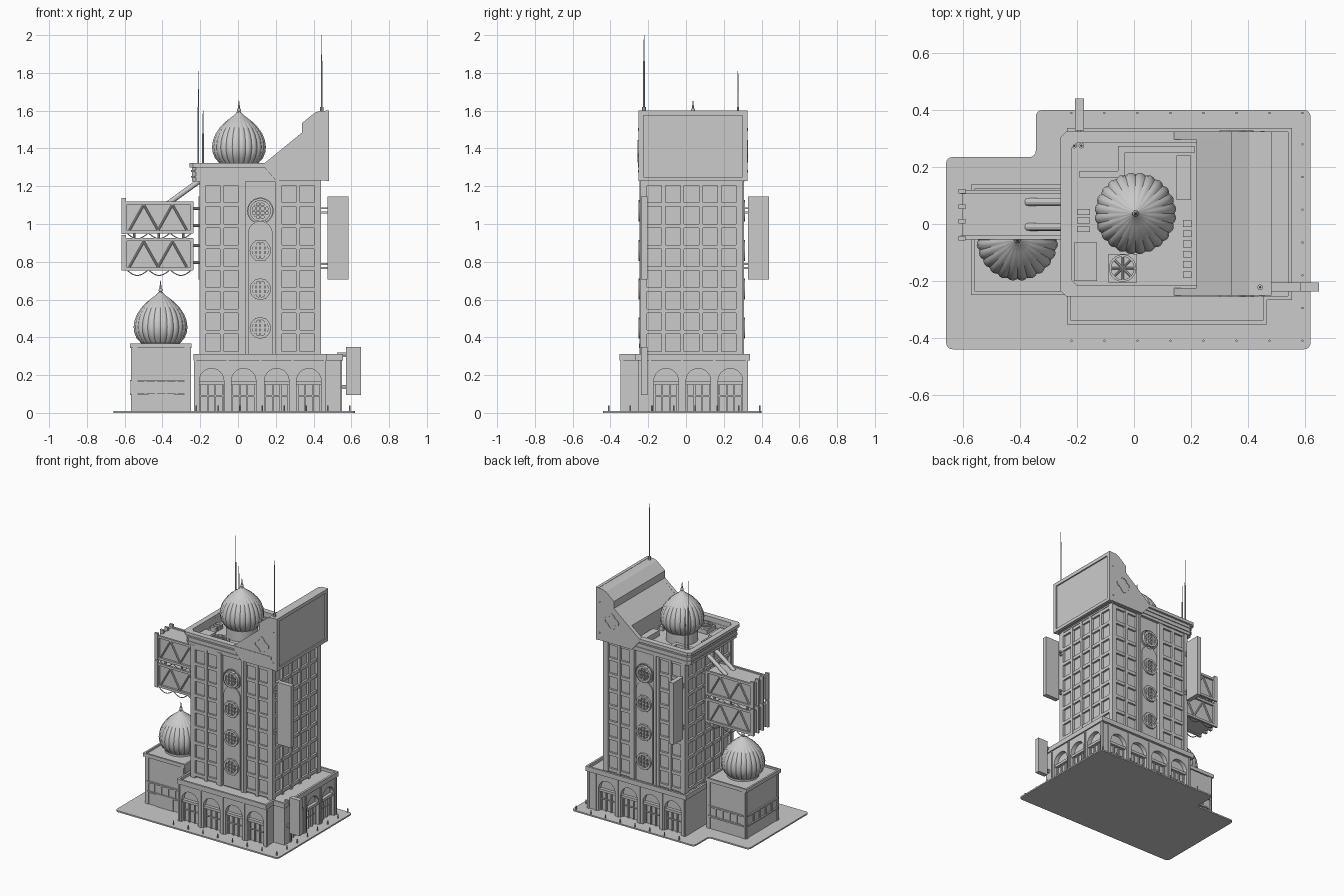
import bpy, bmesh
from math import sin, cos, pi, radians
from mathutils import Matrix, Vector

if "Cube" in bpy.data.objects:
    bpy.data.objects.remove(bpy.data.objects["Cube"])

# Wall frames: (u along wall, v up, n outward) -> world
TOP = Matrix.Identity(4)
FRONT = Matrix(((1, 0, 0, 0), (0, 0, -1, 0), (0, 1, 0, 0), (0, 0, 0, 1)))
BACK = Matrix(((1, 0, 0, 0), (0, 0, 1, 0), (0, 1, 0, 0), (0, 0, 0, 1)))
RIGHT = Matrix(((0, 0, 1, 0), (1, 0, 0, 0), (0, 1, 0, 0), (0, 0, 0, 1)))
LEFT = Matrix(((0, 0, -1, 0), (1, 0, 0, 0), (0, 1, 0, 0), (0, 0, 0, 1)))

def prism(bm, pts, d0, d1, M=TOP):
    a = [bm.verts.new(M @ Vector((u, v, d0))) for u, v in pts]
    b = [bm.verts.new(M @ Vector((u, v, d1))) for u, v in pts]
    n = len(pts)
    for i in range(n):
        bm.faces.new((a[i], a[(i + 1) % n], b[(i + 1) % n], b[i]))
    bm.faces.new(a[::-1])
    return bm.faces.new(b)

def rect(u0, u1, v0, v1):
    return [(u0, v0), (u1, v0), (u1, v1), (u0, v1)]

def box(bm, u0, u1, v0, v1, d0, d1, M=TOP):
    return prism(bm, rect(u0, u1, v0, v1), d0, d1, M)

def tray(bm, pts, z0, z1, rim, depth):
    # slab with a raised parapet around a sunken floor
    f = prism(bm, pts, z0, z1)
    f.normal_update()
    if f.normal.z < 0:
        f.normal_flip()
    bmesh.ops.recalc_face_normals(bm, faces=bm.faces)
    bmesh.ops.inset_region(bm, faces=[f], thickness=rim)
    r = bmesh.ops.extrude_face_region(bm, geom=[f])
    bmesh.ops.delete(bm, geom=[f], context='FACES_ONLY')
    bmesh.ops.translate(bm, vec=(0, 0, -depth), verts=[v for v in r['geom'] if isinstance(v, bmesh.types.BMVert)])

def ring(bm, u, v, r0, r1, d0, d1, M, wob=0, seg=32):
    rows = []
    for i in range(seg):
        a = 2 * pi * i / seg
        k = 1 + wob * cos(4 * a)
        rows.append([bm.verts.new(M @ Vector((u + r * k * cos(a), v + r * k * sin(a), d)))
                     for r, d in ((r0, d0), (r0, d1), (r1, d1), (r1, d0))])
    for i in range(seg):
        p, q = rows[i], rows[(i + 1) % seg]
        for j in range(4):
            bm.faces.new((p[j], p[(j + 1) % 4], q[(j + 1) % 4], q[j]))

def tube(bm, p, q, r, r2=None, seg=8):
    p, q = Vector(p), Vector(q)
    M = Matrix.Translation((p + q) / 2) @ (q - p).to_track_quat('Z', 'Y').to_matrix().to_4x4()
    bmesh.ops.create_cone(bm, cap_ends=True, segments=seg, radius1=r, radius2=r if r2 is None else r2, depth=(q - p).length, matrix=M)

def finish(name, bm, smooth=False):
    bmesh.ops.recalc_face_normals(bm, faces=bm.faces)
    me = bpy.data.meshes.new(name)
    bm.to_mesh(me)
    bm.free()
    ob = bpy.data.objects.new(name, me)
    bpy.context.collection.objects.link(ob)
    bpy.ops.object.select_all(action='DESELECT')
    ob.select_set(True)
    bpy.context.view_layer.objects.active = ob
    if smooth:
        bpy.ops.object.shade_smooth_by_angle(angle=radians(35))
    return ob

# Pavement plate with rounded corners, and bollards
bm = bmesh.new()
prism(bm, [(-.66, -.44), (.62, -.44), (.62, .4), (-.345, .4), (-.345, .235), (-.66, .235)], 0, .01)
bmesh.ops.bevel(bm, geom=[e for e in bm.edges if abs(e.verts[0].co.z - e.verts[1].co.z) > .005],
                offset=.022, segments=4, profile=.5, affect='EDGES')
finish("pavement", bm)
bm = bmesh.new()
spots = [(-.22 + .116 * i, y) for i in range(8) for y in (-.41, .39)] + [(.592, -.295 + .115 * i) for i in range(6)]
for x, y in spots:
    tube(bm, (x, y, .01), (x, y, .038), .004)
finish("bollards", bm)

# Podium with recessed arches
bm = bmesh.new()
prism(bm, [(-.22, -.34), (.46, -.34), (.46, -.255), (.545, -.255), (.545, .32), (-.22, .32)], .008, .285)
podium = finish("podium", bm)
bays = [(FRONT, .34, (-.14, .03, .205, .375)), (BACK, .32, (-.12, .05, .225, .4)), (RIGHT, .545, (-.105, .065, .235))]
cut, trim = bmesh.new(), bmesh.new()
for M, n, centres in bays:
    for c in centres:
        arch = [(c - .065, .005), (c + .065, .005)] + [(c + .065 * cos(pi * i / 12), .17 + .065 * sin(pi * i / 12)) for i in range(13)]
        prism(cut, arch, n - .03, n + .02, M)
        box(trim, c - .066, c + .066, .148, .166, n - .035, n - .008, M)
        box(trim, c - .066, c + .066, .088, .094, n - .035, n - .022, M)
        for u in (-.06, -.02, .02, .06):
            box(trim, c + u - .004, c + u + .004, .008, .15, n - .035, n - .02, M)
    for c in list(centres) + [centres[-1] + .172]:
        box(trim, c - .092, c - .08, .008, .28, n - .01, n + .006, M)
cutter = finish("arch_cutter", cut)
cutter.hide_render = True
finish("shopfront_frames", trim)
mod = podium.modifiers.new("arches", 'BOOLEAN')
mod.operation, mod.solver, mod.object = 'DIFFERENCE', 'EXACT', cutter
bpy.ops.object.select_all(action='DESELECT')
bpy.context.view_layer.objects.active = podium
podium.select_set(True)
bpy.ops.object.modifier_apply(modifier=mod.name)
bpy.data.objects.remove(cutter)
bm = bmesh.new()
tray(bm, [(-.235, -.353), (.468, -.353), (.468, -.267), (.555, -.267), (.555, .338), (-.235, .338)], .278, .312, .02, .02)
finish("podium_parapet", bm)

# Tower core (glass plane) and window lattice
bm = bmesh.new()
box(bm, -.187, .422, -.225, .285, .28, 1.24)
finish("tower_core", bm)
bm = bmesh.new()
def lattice(M, u0, u1, cols, n):
    for i in range(cols + 1):
        u = u0 + (u1 - u0) * i / cols
        box(bm, u - .01, u + .01, .29, 1.235, n - .022, n, M)
    for j in range(9):
        z = .315 + .1125 * j
        box(bm, u0, u1, z - .011, z + .011, n - .022, n - .003, M)
for M, n in ((FRONT, .241), (BACK, .302)):
    lattice(M, -.18, .01, 2, n)
    lattice(M, .222, .412, 2, n)
for M, n in ((RIGHT, .439), (LEFT, .204)):
    lattice(M, -.217, .276, 5, n)
for x0, x1 in ((-.205, -.175), (.41, .44)):
    for y0, y1 in ((-.242, -.217), (.278, .303)):
        box(bm, x0, x1, y0, y1, .29, 1.235)
finish("window_lattice", bm)

# Central bays with arched panel and round windows
bm = bmesh.new()
for M, n in ((FRONT, .24), (BACK, .301)):
    for u in (.02, .196):
        box(bm, u, u + .02, .29, 1.235, n - .025, n + .006, M)
    box(bm, .048, .188, .29, 1.235, n - .025, n - .01, M)
    prism(bm, [(.053, .3), (.183, .3)] + [(.118 + .065 * cos(pi * i / 12), .95 + .065 * sin(pi * i / 12)) for i in range(13)], n - .02, n - .002, M)
    for z in (.45, .655, .86, 1.07):
        ring(bm, .118, z, .042, .056, n - .02, n + .012, M)
        for k in (-.024, 0, .024):
            box(bm, .118 + k - .005, .118 + k + .005, z - .052, z + .052, n - .02, n + .009, M)
            box(bm, .118 - .046, .118 + .046, z + k - .004, z + k + .004, n - .02, n + .005, M)
    ring(bm, .118, 1.07, .064, .07, n - .02, n, M)
finish("round_window_bays", bm)

# Roof cornice with sunken deck
def octo(x0, x1, y0, y1, c):
    return [(x0 + c, y0), (x1, y0), (x1, y1), (x0 + c, y1), (x0, y1 - c), (x0, y0 + c)]
bm = bmesh.new()
tray(bm, octo(-.243, .44, -.24, .31, .02), 1.225, 1.305, .025, .055)
for z0, z1, g in ((1.3, 1.322, .015), (1.275, 1.285, .006), (1.245, 1.255, .006)):
    o, i = octo(-.243 - g, .44, -.24 - g, .31 + g, .02), octo(-.22, .43, -.215, .285, .02)
    for k in range(6):
        a = (k + 1) % 6
        prism(bm, [o[k], o[a], i[a], i[k]], z0, z1)
finish("roof_cornice", bm)

# Sloped roof head with side cheeks and big screen
head = [(.34, 1.485), (.34, 1.535), (.405, 1.588), (.43, 1.598), (.466, 1.598), (.474, 1.59)]
bm = bmesh.new()
prism(bm, [(.474, 1.235), (.22, 1.235), (.22, 1.385)] + head, -.225, .3, BACK)
for y0, y1 in ((-.252, -.225), (.297, .325)):
    prism(bm, [(.474, 1.23), (.2, 1.23), (.14, 1.3), (.14, 1.322)] + head, y0, y1, BACK)
for v0, v1, z0, z1 in ((-.252, .325, 1.228, 1.25), (-.252, .325, 1.575, 1.6), (-.252, -.225, 1.25, 1.575), (.298, .325, 1.25, 1.575)):
    box(bm, v0, v1, z0, z1, .462, .483, RIGHT)
finish("screen_head", bm)
bm = bmesh.new()
for M, n in ((FRONT, .25), (BACK, .323)):
    ring(bm, .36, 1.385, .04, .052, n - .005, n + .006, M, .16, 48)
    for z in (1.28, 1.5):
        ring(bm, .452, z, .003, .007, n - .003, n + .004, M, 0, 8)
finish("cheek_ornaments", bm)

# Annex building
bm = bmesh.new()
box(bm, -.562, -.25, -.24, .128, .008, .35)
box(bm, -.475, -.34, .008, .095, .23, .246, FRONT)
for M, n, u0, u1 in ((FRONT, .24, -.545, -.27), (LEFT, .562, -.225, .113), (BACK, .128, -.545, -.27)):
    box(bm, u0, u1, .165, .175, n - .005, n + .01, M)
    box(bm, u0, u1, .095, .105, n - .005, n + .01, M)
    for i in range(6):
        u = u0 + (u1 - u0) * i / 5
        box(bm, u - .005, u + .005, .1, .17, n - .005, n + .006, M)
    for u in (u0, u1):
        box(bm, u - .012, u + .012, .008, .35, n - .005, n + .004, M)
finish("annex", bm)
bm = bmesh.new()
tray(bm, rect(-.572, -.245, -.25, .138), .343, .368, .018, .012)
finish("annex_parapet", bm)

# Ribbed onion domes with finials
onion = [(.1, -.03), (.1, 0), (.127, .03), (.14, .062), (.143, .09), (.138, .125), (.124, .16), (.102, .192),
         (.075, .22), (.048, .242), (.025, .258), (.011, .275)]
def dome(name, x, y, z, lobes=24, sub=4):
    bm = bmesh.new()
    seg = lobes * sub
    loops = []
    for r, h in onion:
        loops.append([bm.verts.new((x + r * k * cos(2 * pi * i / seg), y + r * k * sin(2 * pi * i / seg), z + h))
                      for i in range(seg) for k in [.96 + .045 * sin(pi * (i % sub) / sub)]])
    for a, b in zip(loops, loops[1:]):
        for i in range(seg):
            bm.faces.new((a[i], a[(i + 1) % seg], b[(i + 1) % seg], b[i]))
    bm.faces.new(loops[0])
    bm.faces.new(loops[-1])
    tube(bm, (x, y, z + .27), (x, y, z + .335), .009, .001)
    bmesh.ops.create_uvsphere(bm, u_segments=10, v_segments=6, radius=.011, matrix=Matrix.Translation((x, y, z + .285)))
    tube(bm, (x, y, z - .07), (x, y, z + .004), .104, seg=48)
    finish(name, bm, True)
dome("main_dome", .005, .037, 1.318)
dome("annex_dome", -.41, -.056, .365)

# Rooftop equipment
bm = bmesh.new()
duct = [(-.18, .175), (-.045, .175), (-.045, .262), (.2, .262)]
for (xa, ya), (xb, yb) in zip(duct, duct[1:]):
    box(bm, min(xa, xb) - .012, max(xa, xb) + .012, min(ya, yb) - .012, max(ya, yb) + .012, 1.245, 1.285)
box(bm, .15, .2, .085, .24, 1.245, 1.29)
box(bm, -.21, -.13, -.2, -.065, 1.245, 1.275)
box(bm, -.09, .01, -.205, -.105, 1.245, 1.28)
ring(bm, -.04, -.155, .04, .048, 1.27, 1.295, TOP)
for i in range(4):
    a = pi * i / 4
    d = Vector((cos(a), sin(a), 0)) * .042
    tube(bm, Vector((-.04, -.155, 1.287)) - d, Vector((-.04, -.155, 1.287)) + d, .004)
for i in range(6):
    box(bm, .172, .202, -.19 + .036 * i, -.166 + .036 * i, 1.245, 1.28)
for y in (.042, .012, -.018):
    box(bm, -.2, -.155, y - .01, y + .01, 1.245, 1.28)
finish("rooftop_equipment", bm)

# Antennas
bm = bmesh.new()
for x, y, z0, z1 in ((-.21, .275, 1.24, 1.81), (-.185, .275, 1.24, 1.6), (.443, -.222, 1.59, 2.0)):
    tube(bm, (x, y, z0), (x, y, z0 + .03), .01)
    tube(bm, (x, y, z0), (x, y, (z0 + 2 * z1) / 3), .0045)
    tube(bm, (x, y, z1 - .2), (x, y, z1), .003, .0015)
finish("antennas", bm)

# Blade signs on brackets
for name, M, w, u0, u1, z0, z1 in (("upper_sign", FRONT, .44, .475, .585, .705, 1.145), ("lower_sign", FRONT, .545, .572, .65, .095, .35),
                                   ("rear_sign", LEFT, .3, .328, .44, .705, 1.145)):
    bm = bmesh.new()
    n = .221 if M is FRONT else .192
    box(bm, u0, u1, z0, z1, n - .016, n + .016, M)
    for f in (.14, .19, .81, .86):
        z = z0 + (z1 - z0) * f
        box(bm, w - .02, u0 + .01, z - .005, z + .005, n - .006, n + .006, M)
    finish(name, bm)

# Cantilevered twin billboards with truss frames, struts and cables
bm = bmesh.new()
for z in (.757, .952):
    box(bm, -.603, -.24, -.04, .107, z + .006, z + .16)
    for y in (-.047, .113):
        for h in (.006, .16):
            box(bm, -.61, -.237, y - .007, y + .007, z + h - .008, z + h + .008)
        for x in (-.598, -.245):
            box(bm, x - .01, x + .01, y - .007, y + .007, z, z + .166)
        for i in range(4):
            xa, xb = -.575 + .076 * i, -.575 + .076 * (i + 1)
            za, zb = (z + .015, z + .15)[::1 if i % 2 == 0 else -1]
            tube(bm, (xa, y, za), (xb, y, zb), .006)
    for y in (-.05, .01, .06, .115):
        box(bm, -.617, -.592, y - .008, y + .008, z - .004, z + .185)
    for y in (-.02, .085):
        for h in (.04, .13):
            tube(bm, (-.25, y, z + h), (-.19, y, z + h), .008)
for x in (-.55, -.42, -.29):
    for y in (-.03, .095):
        tube(bm, (x, y, .91), (x, y, .96), .007)
for y in (-.01, .077):
    tube(bm, (-.195, y, 1.235), (-.375, y, 1.105), .014, seg=12)
for y in (-.05, .115):
    for z in (.757, .952):
        for k in range(3):
            xs = [-.59 + .115 * k + .115 * i / 8 for i in range(9)]
            pts = [(x, y, z - .03 * sin(pi * i / 8)) for i, x in enumerate(xs)]
            for p, q in zip(pts, pts[1:]):
                tube(bm, p, q, .003, seg=5)
finish("billboards", bm)
